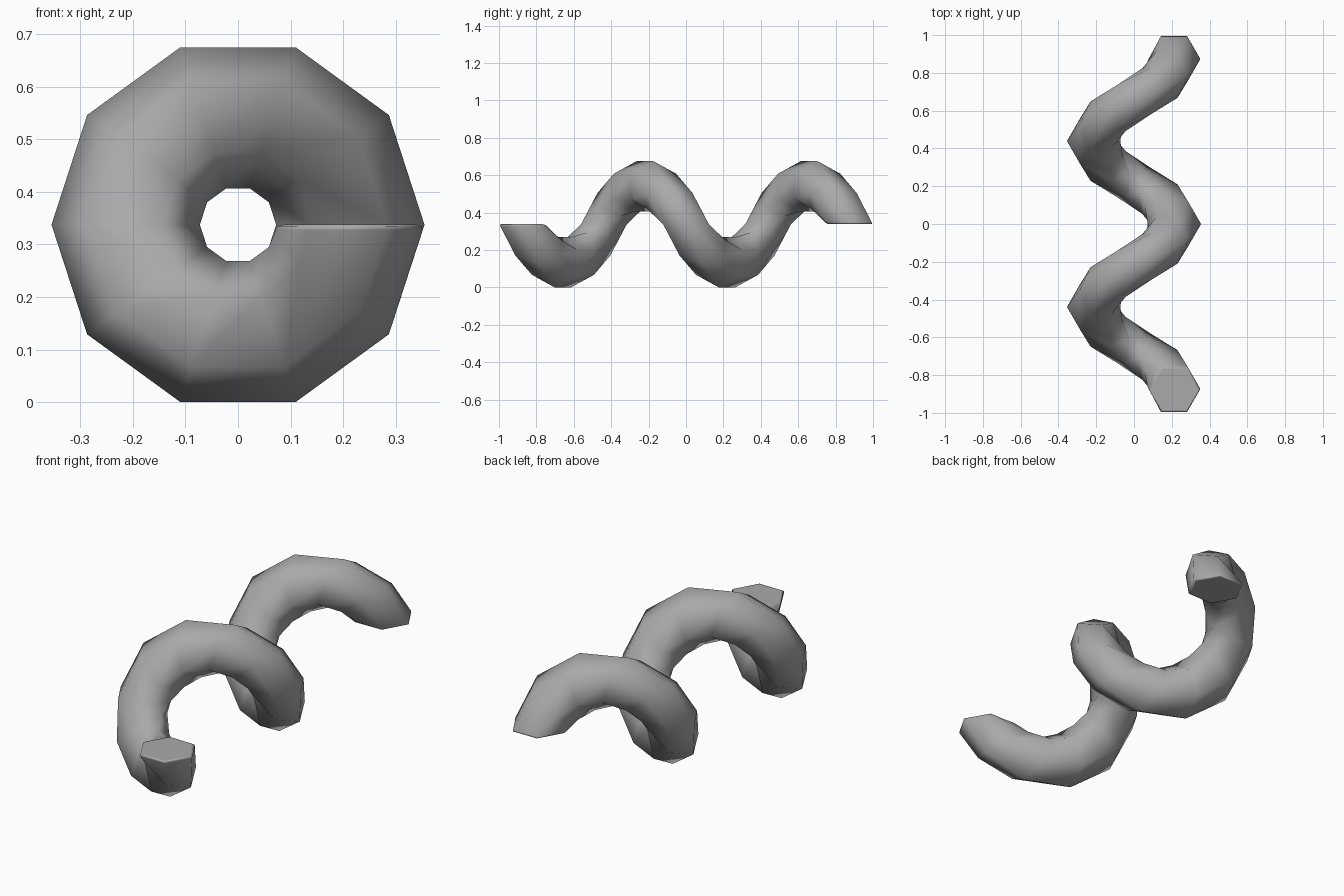
import bpy, bmesh, math

if "Cube" in bpy.data.objects:
    bpy.data.objects.remove(bpy.data.objects["Cube"])

TURNS, STEPS, SIDES = 2, 10, 6
PITCH = 0.8777          # advance along y per turn
COIL_R = 0.2138         # coil axis to tube centre
TUBE_R = 0.1412         # tube profile radius
MID_Z = 0.3377

bm = bmesh.new()

# Hexagonal profile rings swept along the helix
rings = []
for i in range(TURNS * STEPS + 1):
    a = math.tau * i / STEPS
    y0 = PITCH * (i / STEPS - TURNS / 2)
    ring = []
    for k in range(SIDES):
        t = math.tau * k / SIDES
        r = COIL_R + TUBE_R * math.cos(t)
        ring.append(bm.verts.new((r * math.cos(a),
                                  y0 + TUBE_R * math.sin(t),
                                  MID_Z - r * math.sin(a))))
    rings.append(ring)

# Tube walls
for a, b in zip(rings, rings[1:]):
    for k in range(SIDES):
        n = (k + 1) % SIDES
        bm.faces.new((a[k], a[n], b[n], b[k]))

# End caps with slightly rounded rims
caps = [bm.faces.new(rings[0][::-1]), bm.faces.new(rings[-1])]
bmesh.ops.recalc_face_normals(bm, faces=bm.faces[:])
rims = [e for f in caps for e in f.edges]
bmesh.ops.bevel(bm, geom=rims, offset=0.012, segments=2, profile=0.5,
                affect='EDGES', clamp_overlap=True)

# Smooth tube, flat caps
for f in bm.faces:
    f.smooth = len(f.verts) != SIDES

mesh = bpy.data.meshes.new("coil_tube")
bm.to_mesh(mesh)
bm.free()
coil = bpy.data.objects.new("coil_tube", mesh)
bpy.context.collection.objects.link(coil)

grey = bpy.data.materials.new("mid_grey")
grey.diffuse_color = (0.4, 0.4, 0.4, 1)
grey.use_nodes = True
grey.node_tree.nodes["Principled BSDF"].inputs["Base Color"].default_value = grey.diffuse_color
mesh.materials.append(grey)
